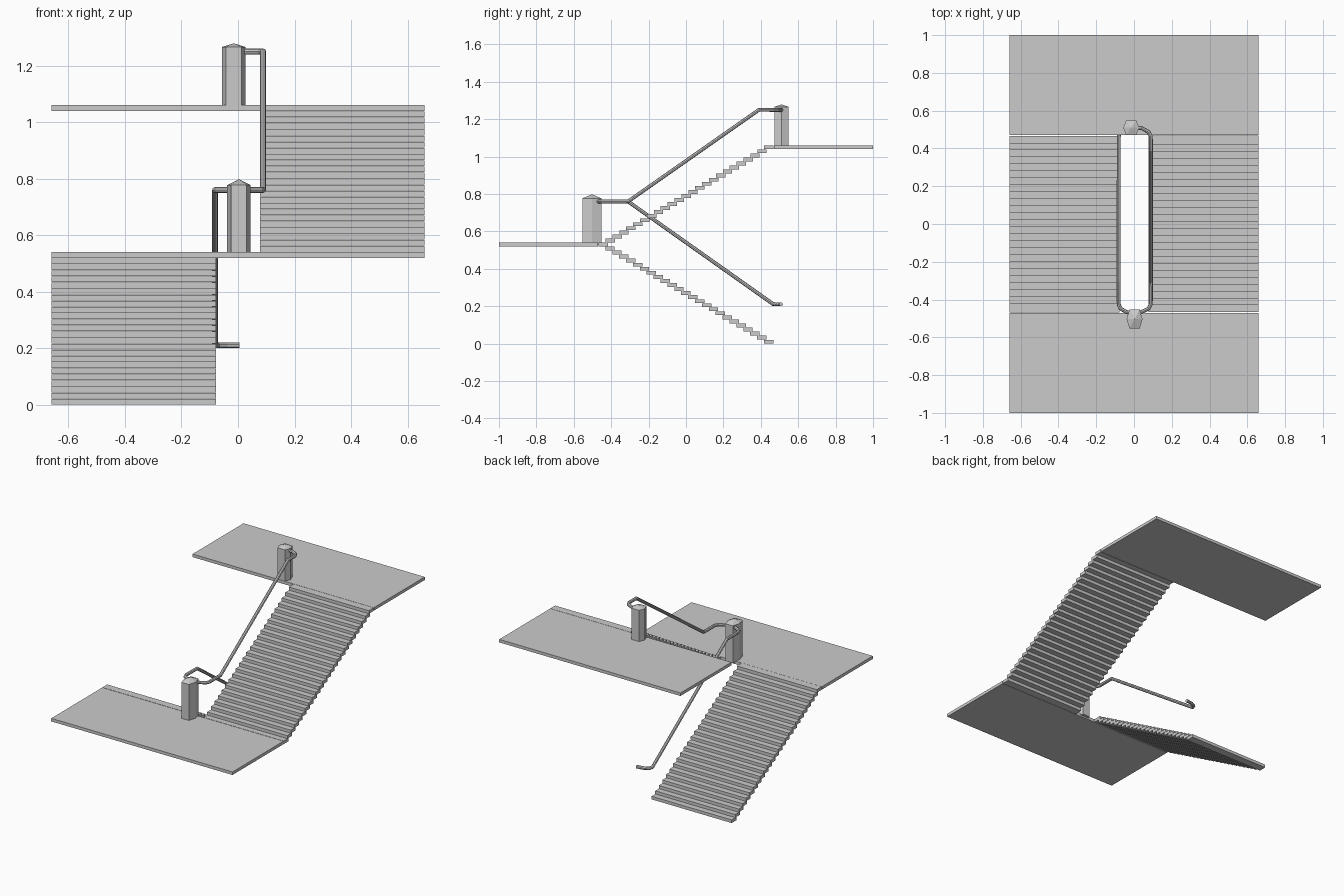
import bpy, bmesh

if "Cube" in bpy.data.objects:
    bpy.data.objects.remove(bpy.data.objects["Cube"])

def add_mesh(name, bm):
    bmesh.ops.recalc_face_normals(bm, faces=bm.faces)
    me = bpy.data.meshes.new(name)
    bm.to_mesh(me)
    bm.free()
    ob = bpy.data.objects.new(name, me)
    bpy.context.collection.objects.link(ob)
    return ob

def add_box(bm, x0, x1, y0, y1, z0, z1):
    vs = bmesh.ops.create_cube(bm, size=1)["verts"]
    for v in vs:
        v.co = ((x0 + x1) / 2 + v.co.x * (x1 - x0),
                (y0 + y1) / 2 + v.co.y * (y1 - y0),
                (z0 + z1) / 2 + v.co.z * (z1 - z0))

def landing(name, y0, y1, top):
    bm = bmesh.new()
    add_box(bm, -0.66, 0.66, y0, y1, top - 0.02, top)
    add_mesh(name, bm)

STEPS, DEPTH = 25, 0.05
RISE, RUN = 0.52 / 24, 0.885 / 24

def flight(name, x0, x1, y_start, direction, z_top):
    # overlapping tread slabs climbing along +y or -y
    bm = bmesh.new()
    for i in range(STEPS):
        a = y_start + direction * i * RUN
        b = a + direction * DEPTH
        top = z_top + i * RISE
        add_box(bm, x0, x1, min(a, b), max(a, b), top - 0.0205, top)
    add_mesh(name, bm)

def newel(name, cx, cy, ry, z0, z1, peak):
    # six-sided post with a low pointed cap
    outline = [(-0.042, 0), (-0.027, -ry), (0.027, -ry),
               (0.042, 0), (0.027, ry), (-0.027, ry)]
    bm = bmesh.new()
    low = [bm.verts.new((cx + x, cy + y, z0)) for x, y in outline]
    high = [bm.verts.new((cx + x, cy + y, z1)) for x, y in outline]
    tip = bm.verts.new((cx, cy, peak))
    bm.faces.new(low)
    for i in range(6):
        j = (i + 1) % 6
        bm.faces.new((low[i], low[j], high[j], high[i]))
        bm.faces.new((high[i], high[j], tip))
    add_mesh(name, bm)

def rail(name, points):
    cu = bpy.data.curves.new(name, "CURVE")
    cu.dimensions = "3D"
    cu.bevel_depth = 0.0105
    cu.bevel_resolution = 2
    cu.use_fill_caps = True
    sp = cu.splines.new("POLY")
    sp.points.add(len(points) - 1)
    for p, co in zip(sp.points, points):
        p.co = (*co, 1)
    sp.use_smooth = False
    ob = bpy.data.objects.new(name, cu)
    bpy.context.collection.objects.link(ob)

# landings
landing("middle_landing", -1, -0.47, 0.54)
landing("upper_landing", 0.47, 1, 1.06)

# stair flights
flight("lower_flight", -0.66, -0.077, 0.467, -1, 0.0205)
flight("upper_flight", 0.077, 0.66, -0.467, 1, 0.54)

# newel posts
newel("middle_newel_post", 0.003, -0.503, 0.051, 0.53, 0.777, 0.798)
newel("upper_newel_post", -0.015, 0.51, 0.038, 1.05, 1.266, 1.279)

# handrails
rail("lower_handrail", [(0, -0.475, 0.76), (-0.04, -0.466, 0.76),
                        (-0.072, -0.447, 0.76), (-0.081, -0.425, 0.76),
                        (-0.081, -0.31, 0.76), (-0.081, 0.465, 0.212),
                        (-0.072, 0.485, 0.21), (-0.04, 0.502, 0.21),
                        (0.004, 0.508, 0.21)])
rail("upper_handrail", [(0, -0.475, 0.76), (0.04, -0.466, 0.76),
                        (0.078, -0.447, 0.76), (0.089, -0.425, 0.76),
                        (0.089, -0.31, 0.76), (0.089, 0.39, 1.25),
                        (0.089, 0.465, 1.25), (0.078, 0.487, 1.25),
                        (0.04, 0.508, 1.25), (0, 0.51, 1.25)])
